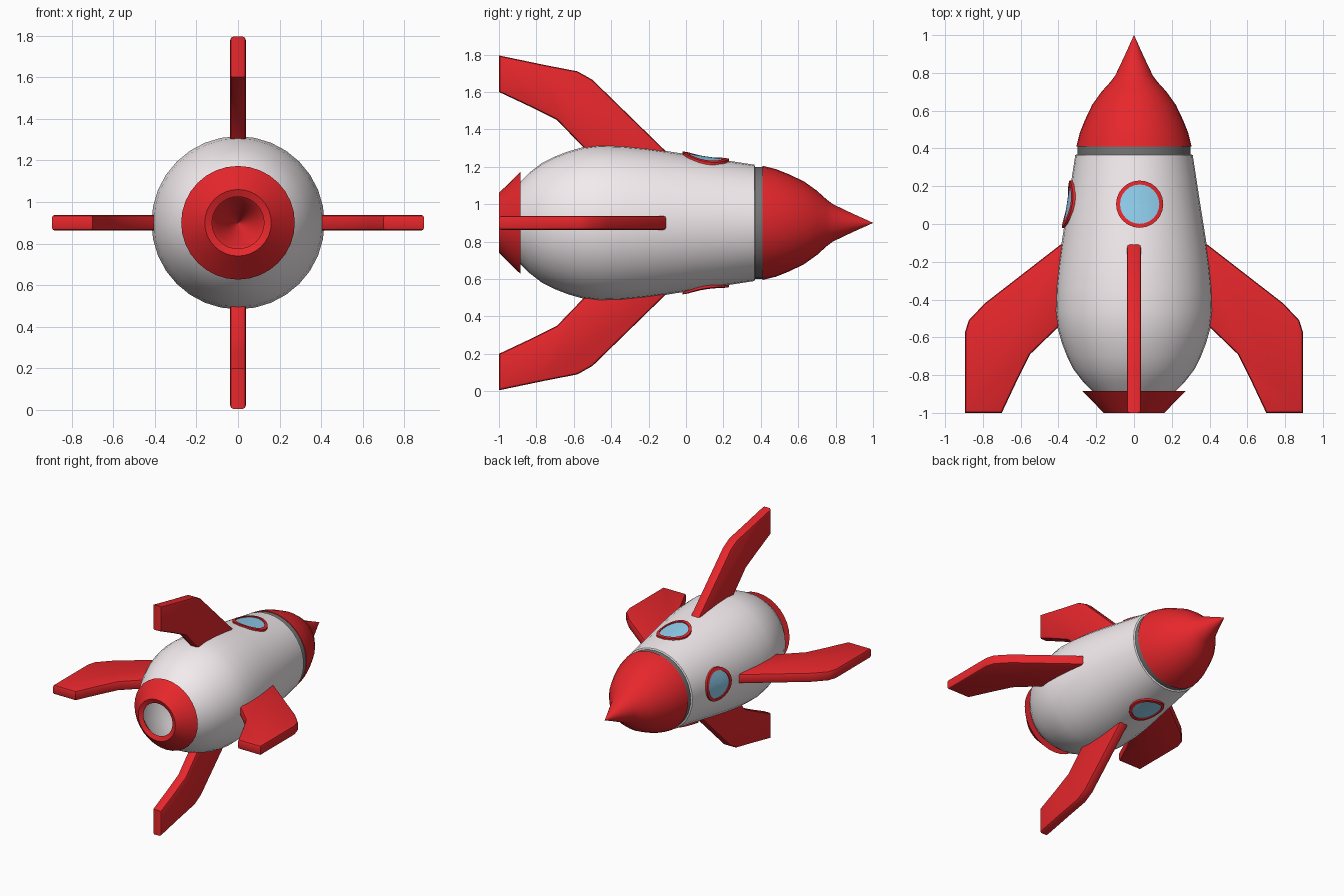
import bpy, bmesh
from math import sin, cos, pi, radians, sqrt

if "Cube" in bpy.data.objects:
    bpy.data.objects.remove(bpy.data.objects["Cube"])

AXIS_Z = 0.9   # height of the rocket's long axis (runs along y)


def material(name, rgb):
    m = bpy.data.materials.new(name)
    m.diffuse_color = (*rgb, 1)
    m.use_nodes = True
    m.node_tree.nodes["Principled BSDF"].inputs["Base Color"].default_value = m.diffuse_color
    return m


RED = material("red", (0.80, 0.02, 0.025))
WHITE = material("white", (0.90, 0.84, 0.86))
DARK = material("dark_grey", (0.18, 0.18, 0.18))
BLUE = material("glass_blue", (0.28, 0.62, 0.85))


def finish(name, bm, mat, angle=30):
    bmesh.ops.remove_doubles(bm, verts=bm.verts, dist=1e-5)
    bmesh.ops.recalc_face_normals(bm, faces=bm.faces)
    me = bpy.data.meshes.new(name)
    bm.to_mesh(me)
    bm.free()
    me.materials.append(mat)
    ob = bpy.data.objects.new(name, me)
    bpy.context.collection.objects.link(ob)
    ob.location.z = AXIS_Z
    bpy.ops.object.select_all(action='DESELECT')
    ob.select_set(True)
    bpy.context.view_layer.objects.active = ob
    bpy.ops.object.shade_smooth_by_angle(angle=radians(angle))
    return ob


def skin(bm, rings):
    # bridge consecutive closed rings of points with quads
    vs = [[bm.verts.new(p) for p in ring] for ring in rings]
    n = len(vs[0])
    for a, b in zip(vs, vs[1:]):
        for i in range(n):
            j = (i + 1) % n
            bm.faces.new((a[i], a[j], b[j], b[i]))


def lathe(name, profile, mat, n=32):
    # profile: (radius, y)
    bm = bmesh.new()
    skin(bm, [[(r * cos(2 * pi * i / n), y, r * sin(2 * pi * i / n))
               for i in range(n)] for r, y in profile])
    return finish(name, bm, mat)


# Hollow hull, collar, nose and nozzle
BODY = [(0.21, -0.895), (0.27, -0.835), (0.32, -0.77), (0.355, -0.70),
        (0.382, -0.63), (0.405, -0.55), (0.416, -0.46), (0.412, -0.34),
        (0.400, -0.22), (0.385, -0.11), (0.350, 0.11), (0.311, 0.365)]
lathe("hull", BODY + [(0.298, 0.37)], WHITE)
lathe("collar", [(0.30, 0.36), (0.30, 0.415)], DARK)
lathe("nose_cone", [(0.295, 0.41), (0.305, 0.41), (0.288, 0.48), (0.26, 0.55),
                    (0.222, 0.63), (0.172, 0.70), (0.125, 0.752),
                    (0.10, 0.785), (0.05, 0.89), (0.0005, 1.0)], RED)
lathe("nozzle", [(0.21, -0.885), (0.273, -0.885), (0.16, -1.0),
                 (0.125, -0.985)], RED)


def hull_radius(y):
    for (r0, y0), (r1, y1) in zip(BODY, BODY[1:]):
        if y0 <= y <= y1:
            return r0 + (r1 - r0) * (y - y0) / (y1 - y0)


def hull_patch(name, rings, mat, turn, n=24):
    # circular rings (radius, height) wrapped on the hull surface
    bm = bmesh.new()
    pts = []
    for rad, h in rings:
        ring = []
        for i in range(n):
            a = 2 * pi * i / n
            x, y = 0.03 + rad * cos(a), 0.105 + rad * sin(a)
            ring.append((x, y, sqrt(hull_radius(y) ** 2 - x * x) + h))
        pts.append(ring)
    skin(bm, pts)
    finish(name, bm, mat, 40).rotation_euler.y = turn


# Portholes on top, left side and underneath
for side, turn in (("top", 0), ("left", -pi / 2), ("bottom", pi)):
    hull_patch("window_frame_" + side,
               [(0.104, 0), (0.104, 0.012), (0.125, 0.012), (0.125, -0.006)],
               RED, turn)
    hull_patch("window_glass_" + side,
               [(0.106, 0.005), (0.07, 0.005), (0.035, 0.005), (0.001, 0.005)],
               BLUE, turn)

# Fins: outline in (radius, y), extruded and bevelled
INNER = [(0.70, -1.0), (0.62, -0.83), (0.55, -0.69), (0.40, -0.545),
         (0.35, -0.50), (0.35, -0.09)]
SIDE_FIN = INNER + [(0.39, -0.11), (0.79, -0.42), (0.875, -0.51),
                    (0.895, -0.575), (0.895, -1.0)]
UPRIGHT_FIN = INNER + [(0.385, -0.11), (0.765, -0.50), (0.81, -0.58),
                       (0.845, -0.76), (0.895, -1.0)]


def fin(name, outline, turn, half=0.038):
    bm = bmesh.new()
    f = bm.faces.new([bm.verts.new((r, y, -half)) for r, y in outline])
    ext = bmesh.ops.extrude_face_region(bm, geom=[f])["geom"]
    bmesh.ops.translate(bm, vec=(0, 0, 2 * half),
                        verts=[v for v in ext if isinstance(v, bmesh.types.BMVert)])
    rim = [e for e in bm.edges if abs(e.verts[0].co.z - e.verts[1].co.z) < 1e-6]
    bmesh.ops.bevel(bm, geom=rim, offset=0.016, segments=2, profile=0.5,
                    affect='EDGES')
    finish(name, bm, RED).rotation_euler.y = turn


fin("fin_right", SIDE_FIN, 0)
fin("fin_left", SIDE_FIN, pi)
fin("fin_top", UPRIGHT_FIN, -pi / 2)
fin("fin_bottom", UPRIGHT_FIN, pi / 2)
